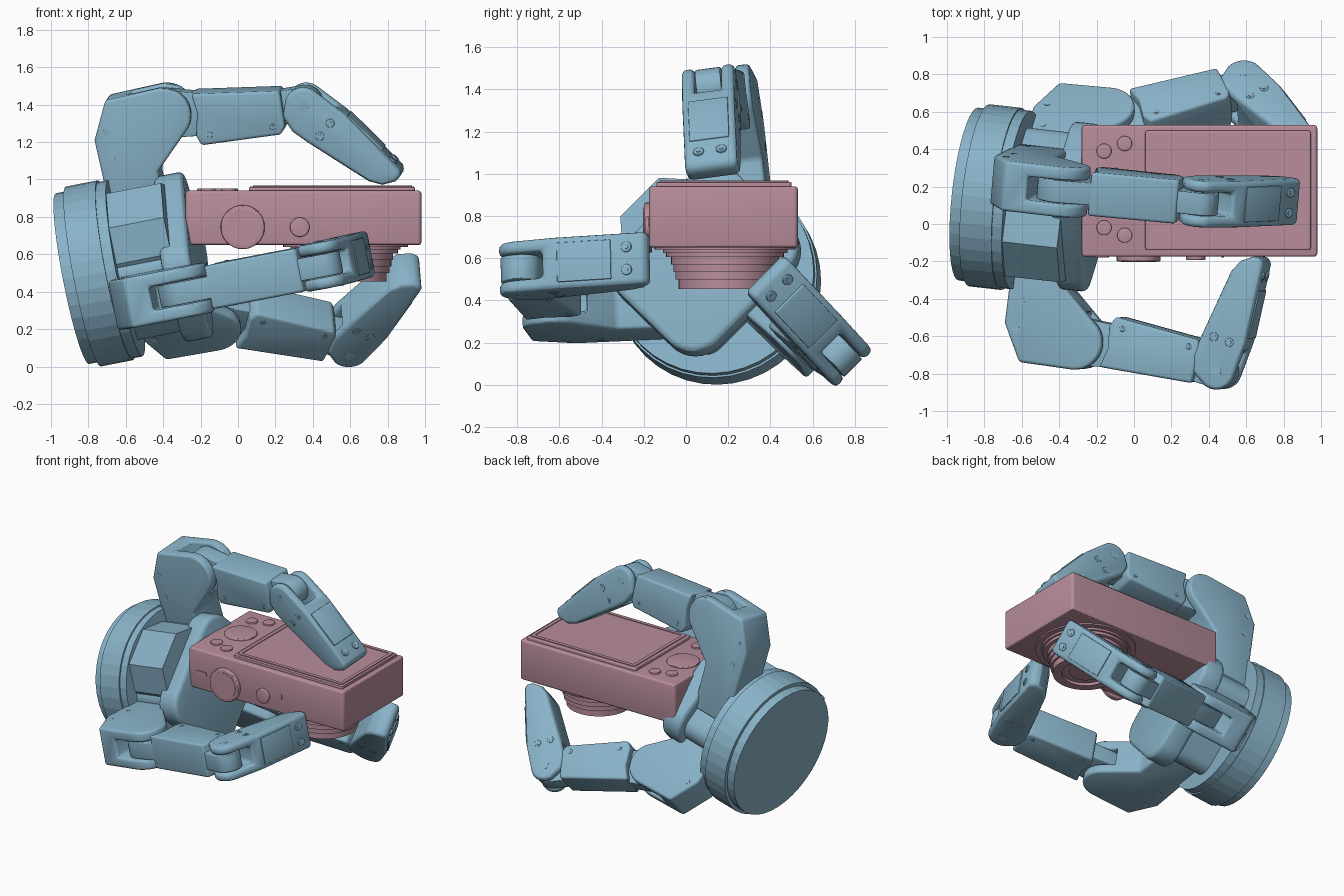
import bpy, bmesh
from math import cos, sin, radians, atan2
from mathutils import Vector, Matrix

if "Cube" in bpy.data.objects:
    bpy.data.objects.remove(bpy.data.objects["Cube"])


def material(name, rgb):
    m = bpy.data.materials.new(name)
    m.diffuse_color = (*rgb, 1)
    m.use_nodes = True
    m.node_tree.nodes["Principled BSDF"].inputs["Base Color"].default_value = m.diffuse_color
    return m


BLUE = material("blue", (0.25, 0.45, 0.58))
PINK = material("pink", (0.48, 0.27, 0.33))
IDENT = Matrix.Identity(4)


def arc(cx, cy, r, a0, a1, n=12):
    return [(cx + r * cos(radians(a0 + (a1 - a0) * i / n)),
             cy + r * sin(radians(a0 + (a1 - a0) * i / n))) for i in range(n + 1)]


def circle(x, y, r, n=32):
    return arc(x, y, r, 0, 360, n)[:-1]


def rect(x0, x1, y0, y1, r=0.0, n=5):
    if r == 0:
        return [(x0, y0), (x1, y0), (x1, y1), (x0, y1)]
    return (arc(x0 + r, y0 + r, r, 180, 270, n) + arc(x1 - r, y0 + r, r, 270, 360, n)
            + arc(x1 - r, y1 - r, r, 0, 90, n) + arc(x0 + r, y1 - r, r, 90, 180, n))


def frame(o, x, y, z):
    m = Matrix((x, y, z)).transposed().to_4x4()
    m.translation = o
    return m


def prism(name, pts, z0, z1, M=IDENT, mat=BLUE, bevel=0.0, cut=None, smooth=True):
    """Extrude a profile along local z; optional slot cut (profile, z0, z1) and bevel."""
    bm = bmesh.new()
    lo = [bm.verts.new((x, y, z0)) for x, y in pts]
    hi = [bm.verts.new((x, y, z1)) for x, y in pts]
    bm.faces.new(lo[::-1])
    bm.faces.new(hi)
    n = len(pts)
    for i in range(n):
        j = (i + 1) % n
        bm.faces.new((lo[i], lo[j], hi[j], hi[i]))
    bmesh.ops.recalc_face_normals(bm, faces=bm.faces)
    me = bpy.data.meshes.new(name)
    bm.to_mesh(me)
    bm.free()
    ob = bpy.data.objects.new(name, me)
    bpy.context.collection.objects.link(ob)
    ob.matrix_world = M
    me.materials.append(mat)
    bpy.context.view_layer.update()
    helper = None
    if cut:
        helper = prism(name + "_cutter", *cut, M=M, mat=mat, smooth=False)
        helper.hide_render = True
        mod = ob.modifiers.new("slot", 'BOOLEAN')
        mod.object, mod.operation, mod.solver = helper, 'DIFFERENCE', 'EXACT'
    if bevel:
        mod = ob.modifiers.new("bevel", 'BEVEL')
        mod.width, mod.segments, mod.limit_method = bevel, 3, 'ANGLE'
        mod.angle_limit = radians(35)
    bpy.ops.object.select_all(action='DESELECT')
    bpy.context.view_layer.objects.active = ob
    ob.select_set(True)
    for mod in list(ob.modifiers):
        bpy.ops.object.modifier_apply(modifier=mod.name)
    if helper:
        bpy.data.objects.remove(helper)
    if smooth:
        bpy.ops.object.shade_smooth_by_angle(angle=radians(30))
    return ob


# ---- gripper palm: tilted axis A, X points at the thumb side
A = Vector((0.975, -0.11, 0.19)).normalized()
O = Vector((-0.885, 0.16, 0.47))


def square_to_axis(v):
    v = Vector(v)
    return (v - A * v.dot(A)).normalized()


X = square_to_axis((0, 0.707, -0.707))
P = frame(O, X, A.cross(X), A)
prism("palm_back_ring", circle(0, 0, 0.465, 40), 0, 0.06, P, smooth=False)
prism("palm_drum", circle(0, 0, 0.49, 40), 0.06, 0.235, P, smooth=False)
prism("palm_front_ring", circle(0, 0, 0.48, 40), 0.235, 0.29, P, smooth=False)
prism("palm_core", rect(-0.28, 0.28, -0.33, 0.33, 0.1), 0.28, 0.54, P)
prism("palm_plate", rect(-0.33, 0.33, -0.40, 0.40, 0.16, 8), 0.53, 0.69, P, bevel=0.03)
prism("palm_wedge", [(-0.2, -0.27), (-0.30, -0.26), (-0.45, -0.13), (-0.45, 0.13),
                     (-0.30, 0.26), (-0.2, 0.27)], 0.24, 0.59, P)


def screw(name, x, y, z0, z1, M, r=0.024):
    prism(name, circle(x, y, r, 16), z0, z1, M, bevel=0.003)
    prism(name + "_socket", circle(x, y, r * 0.5, 6), z0, z1 + 0.003 * (1 if z1 > z0 else -1), M)


# ---- one finger: outward direction, sideways and outward offsets, second knuckle, tip (along A, outward)
def finger(name, out, side, dh, k2, tip):
    V = square_to_axis(out)
    N = A.cross(V)
    F = frame(O + N * side, A, V, N)
    B = F @ Matrix.Translation((0, dh, 0))
    k1 = Vector((0.65, 0.79 + dh))
    k2, tip = Vector(k2), Vector(tip)

    def link(a, b):
        d = b - a
        return F @ Matrix.Translation((a.x, a.y, 0)) @ Matrix.Rotation(atan2(d.y, d.x), 4, 'Z'), d.length

    # proximal block with a fork for the first knuckle
    base = 0.15 - min(dh, 0) * 0.5
    block = [(0.27, base), (0.56, base), (0.56, 0.5)] + arc(0.65, 0.79, 0.148, -40, 90) \
        + [(0.36, 0.93), (0.26, 0.73)]
    prism(name + "_base_block", block, -0.135, 0.135, B, bevel=0.018,
          cut=(rect(0.49, 1.0, 0.63, 1.1), -0.064, 0.064))
    for s in (-1, 1):
        for x, y in ((0.33, 0.76), (0.34, 0.60)):
            prism(name + "_block_bolt", circle(x, y, 0.018, 12), s * 0.12, s * 0.137, B)
    # middle link: body plus narrow tongues at both knuckles
    M, L = link(k1, k2)
    body = [(0.19, -0.175), (L - 0.13, -0.145), (L - 0.105, -0.10), (L - 0.12, 0.09),
            (0.155, 0.105), (0.18, 0.0), (0.165, -0.12)]
    prism(name + "_middle_link", body, -0.118, 0.118, M, bevel=0.016)
    prism(name + "_rear_tongue", arc(0, 0, 0.13, 90, 270) + [(0.25, -0.13), (0.25, 0.09)],
          -0.06, 0.06, M, bevel=0.006)
    prism(name + "_front_tongue", arc(L, 0, 0.094, -90, 90) + [(L - 0.2, 0.075), (L - 0.2, -0.1)],
          -0.06, 0.06, M, bevel=0.006)
    for s in (-1, 1):
        for x, y in ((0.24, -0.12), (L - 0.17, -0.10)):
            screw(name + "_link_screw", x, y, s * 0.1, s * 0.12, M, 0.016)
    # fingertip with forked knuckle
    M, L = link(k2, tip)
    k = L / 0.61
    prof = arc(0, 0, 0.1, 90, 200, 10) + [(-0.05, -0.115), (0.04, -0.145), (0.14, -0.14),
            (0.53 * k, -0.10), (0.60 * k, -0.07), (0.645 * k, -0.01), (0.65 * k, 0.035),
            (0.62 * k, 0.055), (0.2, 0.105)]
    prism(name + "_tip", prof, -0.125, 0.125, M, bevel=0.024,
          cut=(rect(-0.3, 0.14, -0.3, 0.3), -0.064, 0.064))
    prism(name + "_tip_cover", [(0.22, 0.09), (0.48, 0.06), (0.48, 0.08), (0.22, 0.11)],
          -0.095, 0.095, M, bevel=0.004)
    T = M @ Matrix.Rotation(radians(-90), 4, 'X')      # local z becomes outward
    for s in (-1, 1):
        screw(name + "_tip_screw", 0.555, s * 0.055, 0.04, 0.07, T, 0.026)
        for y in (0.02, -0.07):
            screw(name + "_side_screw", 0.17, y, s * 0.11, s * 0.127, M)
        prism(name + "_knuckle_pin", circle(0, 0, 0.03, 16), s * 0.1, s * 0.126, M)


finger("upper_finger", (0, -0.13, 0.99), -0.185, -0.03, (1.395, 0.665), (1.785, 0.205))
finger("front_finger", (0, -1, -0.02), 0.17, -0.065, (1.43, 0.795), (1.57, 0.20))
finger("thumb", (0, 0.707, -0.707), 0.085, -0.235, (1.315, 0.93), (1.745, 0.525))

# ---- camera body, screen and lens
prism("camera_body", rect(-0.28, 0.98, -0.175, 0.53, 0.02), 0.65, 0.94, mat=PINK, bevel=0.014)
prism("screen_frame", rect(0.06, 0.945, -0.14, 0.50, 0.015), 0.93, 0.962, mat=PINK, bevel=0.008)
prism("screen_rim", rect(0.08, 0.93, -0.125, 0.485, 0.015), 0.95, 0.968, mat=PINK,
      cut=(rect(0.105, 0.905, -0.10, 0.46), 0.963, 0.99))
for r, z0, z1 in ((0.335, 0.64, 0.66), (0.295, 0.625, 0.65), (0.28, 0.605, 0.64),
                  (0.255, 0.57, 0.615), (0.245, 0.535, 0.58), (0.235, 0.50, 0.545)):
    prism("lens_ring", circle(0.575, 0.185, r, 48), z0, z1, mat=PINK)
prism("lens_barrel", circle(0.575, 0.185, 0.22, 48), 0.455, 0.51, mat=PINK,
      cut=(circle(0.575, 0.185, 0.16, 48), 0.44, 0.475))
prism("lens_glass", circle(0.575, 0.185, 0.11, 32), 0.466, 0.48, mat=PINK)

# ---- camera top buttons and wheel
for x, y in ((-0.16, 0.39), (-0.05, 0.43), (-0.16, -0.02), (-0.05, -0.06)):
    prism("back_button", circle(x, y, 0.04), 0.93, 0.953, mat=PINK, bevel=0.005)
prism("control_wheel", circle(-0.11, 0.19, 0.11), 0.93, 0.952, mat=PINK, bevel=0.006)

# ---- controls on the front-facing edge (local x right, y up, z toward the viewer)
E = Matrix.Rotation(radians(90), 4, 'X')
prism("mode_dial", circle(0.025, 0.745, 0.118), 0.16, 0.20, E, PINK, bevel=0.008)
prism("mode_dial_cap", circle(0.025, 0.745, 0.095), 0.16, 0.203, E, PINK)
prism("shutter_button", circle(0.33, 0.745, 0.052), 0.16, 0.193, E, PINK, bevel=0.006)
prism("power_slider", rect(-0.215, -0.135, 0.755, 0.787, 0.006), 0.16, 0.18, E, PINK)
prism("indicator_slit", rect(0.465, 0.48, 0.75, 0.79, 0.005), 0.16, 0.179, E, PINK)
